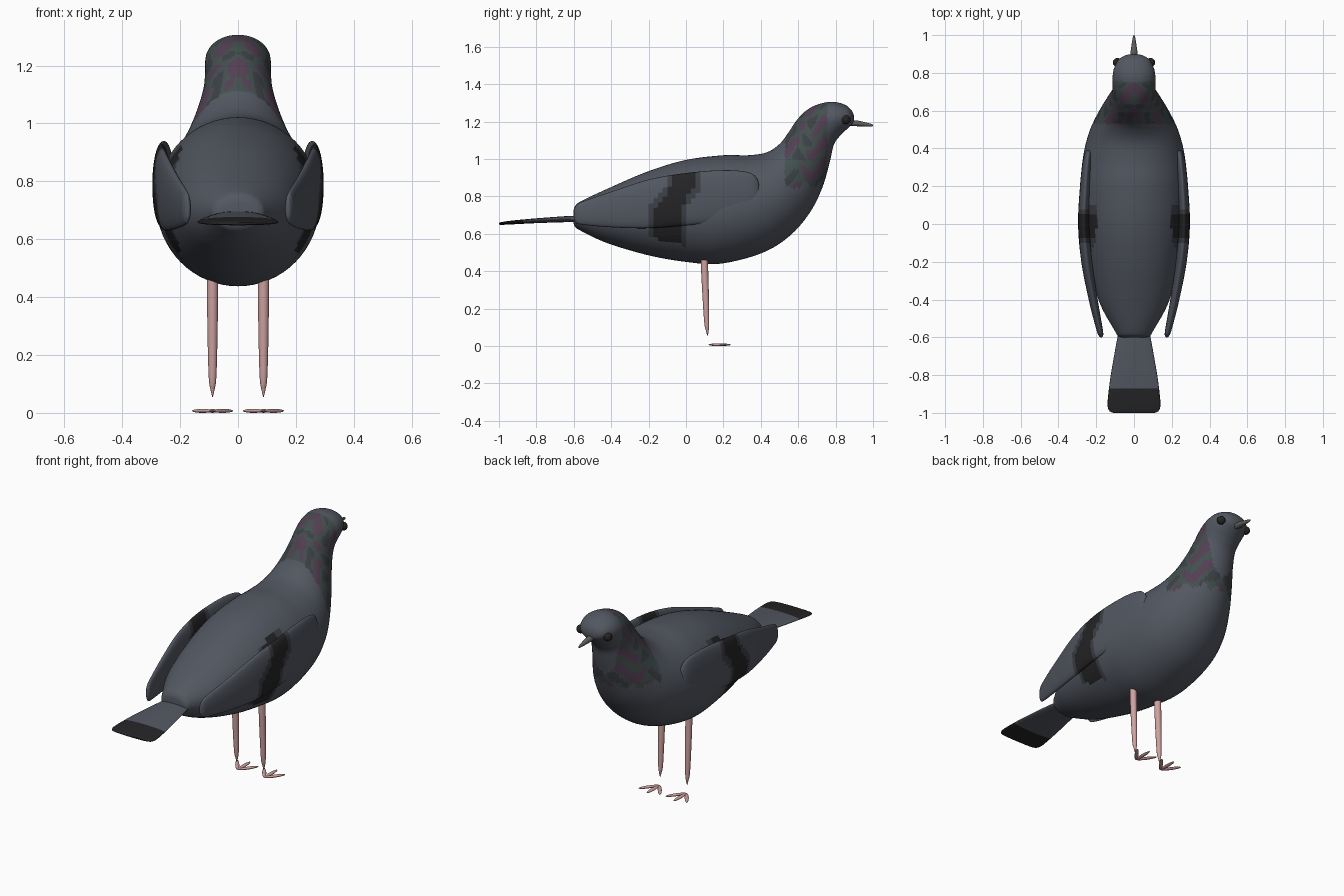
import bpy, bmesh, math
from mathutils import Vector


def mat(name, r, g, b):
    m = bpy.data.materials.new(name)
    m.diffuse_color = (r, g, b, 1)
    return m


SLATE = mat("slate", 0.085, 0.095, 0.118)
SHADE = mat("shade", 0.045, 0.05, 0.06)
BLACK = mat("charcoal", 0.018, 0.018, 0.02)
GREEN = mat("neck_green", 0.055, 0.08, 0.075)
PURPLE = mat("neck_purple", 0.085, 0.05, 0.085)
PINK = mat("pink", 0.62, 0.36, 0.35)
BEAK = mat("beak_grey", 0.12, 0.11, 0.11)
EYE = mat("eye_dark", 0.02, 0.018, 0.016)


def finish(name, bm, mats, paint=None):
    bmesh.ops.recalc_face_normals(bm, faces=bm.faces)
    for f in bm.faces:
        f.smooth = True
        if paint:
            f.material_index = mats.index(paint(f.calc_center_median()))
    me = bpy.data.meshes.new(name)
    bm.to_mesh(me)
    bm.free()
    for m in mats:
        me.materials.append(m)
    ob = bpy.data.objects.new(name, me)
    bpy.context.collection.objects.link(ob)
    return ob


def spline(rows, sub):
    """Catmull-Rom interpolation of equal-length rows."""
    out = []
    for i in range(len(rows) - 1):
        a, b, c, d = (rows[max(0, min(len(rows) - 1, i + k))] for k in (-1, 0, 1, 2))
        for s in range(sub):
            t = s / sub
            out.append([0.5 * (2 * q + (r - p) * t + (2 * p - 5 * q + 4 * r - w) * t * t
                               + (3 * q - p - 3 * r + w) * t ** 3)
                        for p, q, r, w in zip(a, b, c, d)])
    return out + [list(rows[-1])]


def loft(name, rows, mats, paint=None, sub=6, sides=32):
    """Row: top y, top z, bottom y, bottom z, centre x, half width."""
    bm = bmesh.new()
    rings = []
    for ty, tz, by, bz, cx, hw in spline(rows, sub):
        mid = Vector((cx, (ty + by) / 2, (tz + bz) / 2))
        up = Vector((0, (ty - by) / 2, (tz - bz) / 2))
        ring = []
        for k in range(sides):
            a = 2 * math.pi * k / sides
            ring.append(bm.verts.new(mid + up * math.cos(a) + Vector((hw * math.sin(a), 0, 0))))
        rings.append(ring)
    for r, s in zip(rings, rings[1:]):
        for k in range(sides):
            j = (k + 1) % sides
            bm.faces.new((r[k], r[j], s[j], s[k]))
    bm.faces.new(rings[0])
    bm.faces.new(rings[-1])
    return finish(name, bm, mats, paint)


def ball(name, loc, scale, material, turn=0):
    bm = bmesh.new()
    bmesh.ops.create_uvsphere(bm, u_segments=20, v_segments=12, radius=1)
    ob = finish(name, bm, [material])
    ob.location, ob.scale, ob.rotation_euler = loc, scale, (0, 0, turn)
    return ob


# Plumage: dark wing bar and iridescent neck
def bar(c):
    mid = -0.1 + 0.09 * max(0, min(1, (c.z - 0.74) / 0.12))
    d = abs(c.y - mid)
    if c.z < 0.54 or abs(c.x) < 0.2 or d > 0.1:
        return SLATE
    return BLACK if d < 0.065 else SHADE


def plumage(c):
    if 0.53 < c.y < 0.755 and c.z > 0.86 + 0.015 * math.sin(c.x * 90):
        n = math.sin(c.z * 55 + 2 * math.sin(c.y * 40)) + math.sin(abs(c.x) * 60 + c.y * 45)
        return PURPLE if n > 0.55 else GREEN if n > -0.9 else SHADE
    return bar(c)


# Body, neck and head in one skin
loft("body", [
    (-0.602, 0.71, -0.602, 0.67, 0, 0.04),
    (-0.595, 0.745, -0.595, 0.64, 0, 0.08),
    (-0.56, 0.775, -0.56, 0.615, 0, 0.105),
    (-0.40, 0.85, -0.42, 0.55, 0, 0.185),
    (-0.20, 0.935, -0.20, 0.485, 0, 0.24),
    (0.00, 0.995, 0.00, 0.45, 0, 0.272),
    (0.20, 1.02, 0.18, 0.44, 0, 0.283),
    (0.33, 1.02, 0.40, 0.495, 0, 0.268),
    (0.43, 1.035, 0.55, 0.585, 0, 0.235),
    (0.50, 1.08, 0.66, 0.71, 0, 0.19),
    (0.55, 1.145, 0.73, 0.85, 0, 0.15),
    (0.59, 1.205, 0.77, 0.99, 0, 0.122),
    (0.64, 1.257, 0.79, 1.075, 0, 0.114),
    (0.70, 1.29, 0.82, 1.12, 0, 0.114),
    (0.78, 1.306, 0.85, 1.15, 0, 0.108),
    (0.85, 1.29, 0.883, 1.18, 0, 0.083),
    (0.885, 1.26, 0.897, 1.20, 0, 0.048),
    (0.897, 1.235, 0.899, 1.222, 0, 0.012),
], [SLATE, SHADE, BLACK, GREEN, PURPLE], plumage, sub=8, sides=64)

# Tail fan with a dark tip
loft("tail", [(y, z + t, y, z - t, 0, w) for y, z, t, w in (
    (-0.56, 0.68, 0.018, 0.08), (-0.65, 0.678, 0.016, 0.097), (-0.80, 0.67, 0.013, 0.123),
    (-0.90, 0.663, 0.011, 0.136), (-0.96, 0.658, 0.009, 0.14), (-0.99, 0.655, 0.007, 0.13),
    (-1.0, 0.654, 0.004, 0.11))],
    [SLATE, BLACK], lambda c: BLACK if c.y < -0.87 else SLATE)

for side, s in (("left", -1), ("right", 1)):
    # Folded wing
    loft(side + "_wing", [(y, t, y, b, s * x, w) for y, x, t, b, w in (
        (0.393, 0.236, 0.84, 0.75, 0.006), (0.38, 0.24, 0.895, 0.71, 0.018),
        (0.33, 0.247, 0.93, 0.685, 0.025), (0.20, 0.257, 0.94, 0.665, 0.029),
        (0.00, 0.265, 0.925, 0.645, 0.031), (-0.20, 0.25, 0.89, 0.63, 0.029),
        (-0.40, 0.216, 0.825, 0.635, 0.024), (-0.56, 0.182, 0.77, 0.65, 0.017),
        (-0.592, 0.175, 0.745, 0.665, 0.011), (-0.60, 0.173, 0.725, 0.685, 0.004))],
        [SLATE, SHADE, BLACK], bar, sub=8)

    # Leg tapering to a point, then three toes
    lx = s * 0.088
    loft(side + "_leg", [(y - r, z, y + r, z, lx, r) for y, z, r in (
        (0.097, 0.52, 0.02), (0.10, 0.40, 0.019), (0.106, 0.25, 0.017),
        (0.111, 0.12, 0.013), (0.114, 0.08, 0.007), (0.115, 0.055, 0.001))],
        [PINK], sides=16)
    for i, turn in enumerate((-0.62, 0, 0.62)):
        d = Vector((-math.sin(turn), math.cos(turn), 0))
        ball(f"{side}_toe_{i + 1}", Vector((lx, 0.12, 0.007)) + d * 0.06,
             (0.011, 0.06, 0.007), PINK, turn)

    # Eye
    ball(side + "_eye", (s * 0.088, 0.855, 1.21), (0.024, 0.024, 0.024), EYE)

# Beak
loft("beak", [(y, z + t, y, z - t, 0, w) for y, z, t, w in (
    (0.88, 1.192, 0.016, 0.02), (0.92, 1.19, 0.015, 0.017), (0.96, 1.185, 0.011, 0.011),
    (0.99, 1.181, 0.007, 0.006), (1.0, 1.18, 0.003, 0.002))], [BEAK], sides=16)
